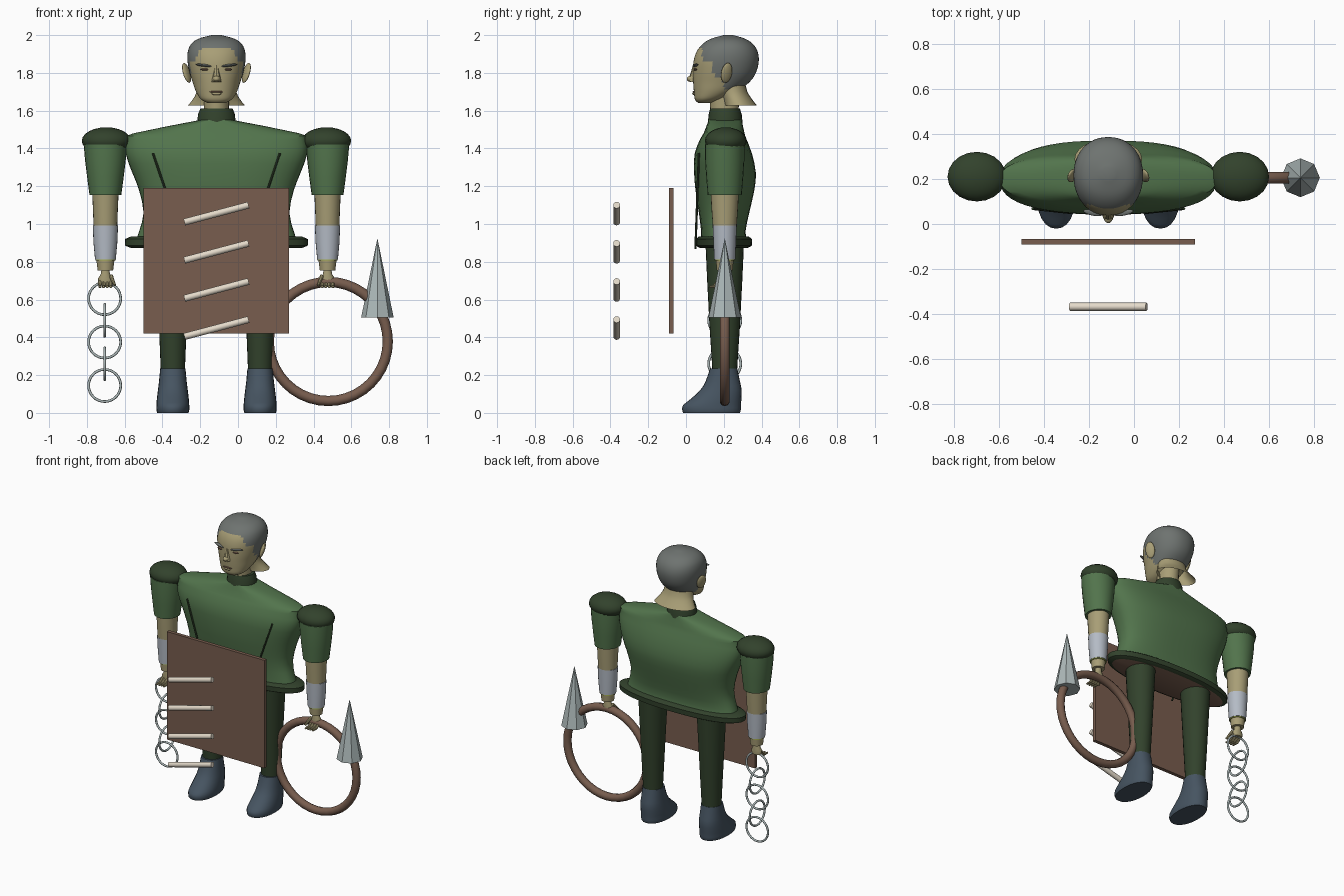
import bpy, bmesh, math
from mathutils import Vector

if "Cube" in bpy.data.objects:
    bpy.data.objects.remove(bpy.data.objects["Cube"])

CX = -0.114   # middle of the figure
CY = 0.205    # depth of the limbs


def material(name, r, g, b):
    col = [((c / 255 + 0.055) / 1.055) ** 2.4 for c in (r, g, b)] + [1]
    m = bpy.data.materials.new(name)
    m.use_nodes = True
    m.diffuse_color = col
    m.node_tree.nodes["Principled BSDF"].inputs["Base Color"].default_value = col
    return m


GREEN = material("tunic green", 82, 116, 76)
DARK = material("dark green", 50, 66, 44)
SKIN = material("skin", 168, 158, 118)
HAIR = material("hair grey", 110, 115, 112)
BROWN = material("leather brown", 120, 93, 78)
BONE = material("bone", 228, 218, 202)
STEEL = material("steel", 172, 184, 184)
BRACER = material("pale plate", 180, 187, 197)
BOOT = material("slate boot", 70, 84, 97)
LIME = material("cuff lime", 165, 175, 80)


def finish(ob, mats, angle=40):
    for m in mats:
        ob.data.materials.append(m)
    bpy.ops.object.select_all(action='DESELECT')
    ob.select_set(True)
    bpy.context.view_layer.objects.active = ob
    if angle:
        bpy.ops.object.shade_smooth_by_angle(angle=math.radians(angle))
    return ob


def spline(rings, steps):
    """Catmull-Rom interpolation of the ring table."""
    out = []
    for i in range(len(rings) - 1):
        p = [rings[min(max(j, 0), len(rings) - 1)] for j in range(i - 1, i + 3)]
        for s in range(steps):
            t = s / steps
            out.append([0.5 * (2 * b + (c - a) * t + (2 * a - 5 * b + 4 * c - d) * t * t
                               + (3 * b - a - 3 * c + d) * t ** 3) for a, b, c, d in zip(*p)])
    return out + [rings[-1]]


def loft(name, x, rings, mats, power=2.0, segs=24, steps=1, rule=None, caps=True, angle=40):
    """Stack of rounded sections: height, half width, front y, back y."""
    bm = bmesh.new()
    loops = []
    for z, hw, yf, yb in spline(rings, steps):
        loop = []
        for i in range(segs):
            a = 2 * math.pi * i / segs
            c, s = math.cos(a), math.sin(a)
            px = math.copysign(abs(c) ** (2 / power), c) * hw
            py = math.copysign(abs(s) ** (2 / power), s) * (yb - yf) / 2
            loop.append(bm.verts.new((x + px, (yf + yb) / 2 + py, z)))
        loops.append(loop)
    for lo, hi in zip(loops, loops[1:]):
        for i in range(segs):
            j = (i + 1) % segs
            bm.faces.new((lo[i], lo[j], hi[j], hi[i]))
    if caps:
        bm.faces.new(loops[0])
        bm.faces.new(loops[-1])
    bmesh.ops.recalc_face_normals(bm, faces=bm.faces)
    if rule:
        for f in bm.faces:
            f.material_index = rule(f.calc_center_median(), f.normal)
    me = bpy.data.meshes.new(name)
    bm.to_mesh(me)
    bm.free()
    ob = bpy.data.objects.new(name, me)
    bpy.context.collection.objects.link(ob)
    return finish(ob, mats, angle)


def round_limb(name, x, sections, mat, **kw):
    return loft(name, x, [(z, r, CY - d, CY + d) for z, r, d in sections], [mat], **kw)


def rod(name, a, b, r, mat, r2=None, sides=12):
    a, b = Vector(a), Vector(b)
    bpy.ops.mesh.primitive_cone_add(vertices=sides, radius1=r, radius2=r if r2 is None else r2,
                                    depth=(b - a).length, location=(a + b) / 2,
                                    rotation=(b - a).to_track_quat('Z', 'Y').to_euler())
    ob = bpy.context.object
    ob.name = name
    return finish(ob, [mat])


def ball(name, loc, scale, mat, rot=(0, 0, 0)):
    bpy.ops.mesh.primitive_uv_sphere_add(segments=20, ring_count=12, location=loc, rotation=rot)
    ob = bpy.context.object
    ob.name, ob.scale = name, scale
    return finish(ob, [mat], 60)


def ring(name, loc, major, minor, mat, rot, segs=32):
    bpy.ops.mesh.primitive_torus_add(major_segments=segs, minor_segments=10, major_radius=major,
                                     minor_radius=minor, location=loc, rotation=rot)
    ob = bpy.context.object
    ob.name = name
    return finish(ob, [mat], 60)


# Tunic with its rolled hem and collar
loft("tunic", CX, [(0.90, .43, .08, .325), (0.96, .41, .08, .315), (1.06, .386, .068, .335),
                   (1.18, .41, .05, .362), (1.27, .445, .043, .37), (1.37, .48, .045, .35),
                   (1.45, .475, .075, .32), (1.48, .44, .093, .31), (1.55, .09, .12, .295)],
     [GREEN, BROWN], power=2.5, segs=48, steps=2, rule=lambda c, n: int(n.z < -0.95))
loft("hem", CX, [(0.872, .45, .075, .325), (0.885, .483, .052, .348), (0.92, .485, .05, .35),
                 (0.935, .45, .07, .33)], [DARK, BROWN], power=2.2, segs=48,
     rule=lambda c, n: int(n.z < -0.95))
loft("collar", CX, [(1.53, .102, .115, .30), (1.58, .098, .12, .295), (1.612, .085, .128, .285)], [DARK])
loft("neck", CX, [(1.58, .066, .13, .275), (1.72, .066, .12, .29)], [SKIN])


# Head: hair is chosen by a hairline that drops from brow to nape
def hairline(c, n):
    edge = 1.935 if c.y < .085 else 1.86 if c.y < .145 else 1.775 if c.y < .2 else 1.715
    return int(c.z > edge)


loft("head", CX, [(1.64, .045, .065, .13), (1.66, .082, .047, .19), (1.70, .108, .042, .27),
                  (1.75, .126, .038, .335), (1.80, .142, .037, .37), (1.86, .153, .04, .385),
                  (1.91, .152, .055, .38), (1.95, .136, .085, .357), (1.98, .098, .13, .315),
                  (2.0, .025, .2, .25)],
     [SKIN, HAIR], power=2.15, segs=48, steps=4, rule=hairline, angle=60)
loft("nape", CX, [(1.628, .15, .20, .375), (1.66, .125, .19, .35), (1.70, .105, .17, .325),
                  (1.76, .10, .16, .31)], [SKIN], caps=False, steps=2)
rod("nose", (CX, .045, 1.84), (CX, .036, 1.752), .008, SKIN, .026, 8)
ball("nose_tip", (CX, .03, 1.768), (.02, .026, .017), SKIN)
ball("mouth", (CX, .042, 1.70), (.036, .007, .005), BROWN)
ball("lower_lip", (CX, .043, 1.69), (.026, .01, .008), SKIN)

for side, s in (("right", -1), ("left", 1)):
    # Face details
    ball(side + "_eye", (CX + s * .06, .05, 1.818), (.024, .009, .006), BROWN)
    ball(side + "_eyebrow", (CX + s * .068, .05, 1.84), (.044, .013, .007), HAIR, (0, -s * .12, s * .2))
    ball(side + "_ear", (CX + s * .158, .215, 1.80), (.014, .032, .055), SKIN, (0, s * .3, s * .5))

    # Arm: shoulder cap, sleeve, forearm, bracer and wrist
    ax = CX + s * .588
    ball(side + "_shoulder_cap", (ax - s * .005, .21, 1.44), (.13, .11, .072), DARK)
    round_limb(side + "_sleeve", ax, [(1.153, .084, .09), (1.25, .097, .098), (1.34, .108, .104),
                                      (1.42, .115, .104)], GREEN)
    round_limb(side + "_forearm", ax, [(0.97, .062, .062), (1.08, .066, .07), (1.17, .07, .075)], SKIN)
    round_limb(side + "_bracer", ax, [(0.812, .055, .056), (0.90, .063, .06), (0.992, .067, .064)], BRACER)
    round_limb(side + "_cuff_lining", ax, [(0.806, .053, .053), (0.813, .053, .053)], LIME)
    round_limb(side + "_wrist", ax, [(0.755, .041, .042), (0.82, .049, .048)], SKIN)

    # Hand with curled fingers and thumb
    round_limb(side + "_palm", ax, [(0.685, .034, .022), (0.71, .04, .024), (0.735, .024, .022),
                                    (0.765, .02, .022)], SKIN, segs=12)
    for i in range(4):
        fx = ax + (i - 1.5) * .019
        rod(side + "_finger", (fx, .205, .70), (fx, .165, .668), .01, SKIN, .009, 8)
        rod(side + "_fingertip", (fx, .167, .67), (fx, .125, .668), .009, SKIN, .006, 8)
    rod(side + "_thumb", (ax - s * .03, .195, .725), (ax - s * .05, .15, .675), .011, SKIN, .007, 8)

    # Leg and boot
    lx = CX + s * .231
    round_limb(side + "_leg", lx, [(0.20, .063, .064), (0.30, .067, .07), (0.45, .073, .08),
                                   (0.70, .085, .093), (0.90, .095, .102)], DARK)
    loft(side + "_boot", lx, [(0, .083, -.015, .285), (.015, .087, -.02, .29), (.04, .087, -.016, .291),
                              (.07, .085, .02, .293), (.12, .079, .075, .295), (.17, .073, .105, .285),
                              (.235, .067, .127, .272)], [BOOT], power=2.2, steps=2)

    # Thin lacing down the chest
    rod(side + "_lace", (CX + s * .336, .068, 1.375), (CX + s * .166, .05, .87), .006, DARK, sides=8)

# Floating board and the four slanted bars in front of it
bpy.ops.mesh.primitive_cube_add(size=1, location=(CX, -.078, .805))
board = bpy.context.object
board.name, board.scale = "board", (.77, .025, .77)
finish(board, [BROWN], 0)
for i in range(4):
    z = 1.055 - i * .202
    rod("bar", (CX - .17, -.367, z - .045), (CX + .17, -.367, z + .045), .018, BONE)

# Coiled whip with its spike
ring("whip_coil", (.478, CY, .378), .315, .027, BROWN, (math.pi / 2, 0, 0), 40)
spike = rod("whip_spike", (.738, CY, .505), (.738, CY, .925), .086, STEEL, 0, 8)
spike.data.polygons.foreach_set("use_smooth", [False] * len(spike.data.polygons))

# Chain of alternating links
for i in range(5):
    ring("chain_link", (-.706, CY, .605 - i * .115), .085, .007, STEEL,
         (math.pi / 2, 0, math.pi / 2 * (i % 2)))
